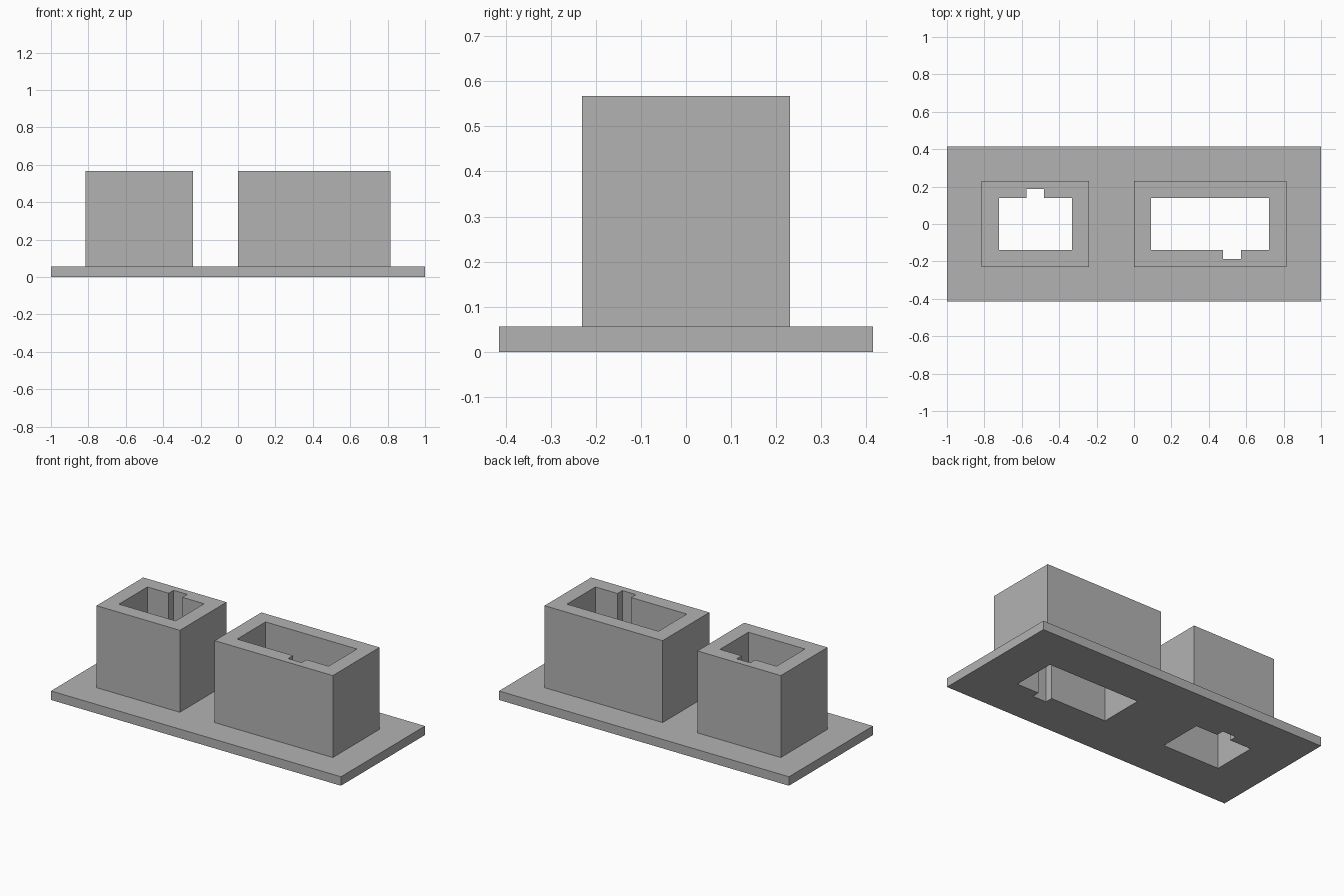
import bpy
import bmesh

if "Cube" in bpy.data.objects:
    bpy.data.objects.remove(bpy.data.objects["Cube"], do_unlink=True)

grey = bpy.data.materials.new("plain grey")
grey.use_nodes = True
colour = (0.45, 0.45, 0.45, 1)
grey.diffuse_color = colour
grey.node_tree.nodes["Principled BSDF"].inputs["Base Color"].default_value = colour

PLATE_TOP, TOWER_TOP = 0.056, 0.567
TOWER_HALF, SLOT_HALF, KEYWAY_END = 0.23, 0.14, 0.188
WALL, KEYWAY_WIDTH = 0.092, 0.094


def rectangle(x0, x1, half_y):
    return [(x0, -half_y), (x1, -half_y), (x1, half_y), (x0, half_y)]


def keyed_slot(x0, x1, key_x, side):
    """Rectangular opening with a small keyway in its front (-1) or back (1)."""
    k0, k1 = key_x - KEYWAY_WIDTH / 2, key_x + KEYWAY_WIDTH / 2
    near, far = side * SLOT_HALF, side * KEYWAY_END
    return [(x0, -near), (x1, -near), (x1, near), (k1, near),
            (k1, far), (k0, far), (k0, near), (x0, near)]


def prism(name, loops, z0, z1):
    """Extrude an outline with holes from z0 to z1."""
    bm = bmesh.new()
    edges = []
    for loop in loops:
        verts = [bm.verts.new((x, y, z0)) for x, y in loop]
        edges += [bm.edges.new((v, verts[i - 1])) for i, v in enumerate(verts)]
    bmesh.ops.triangle_fill(bm, edges=edges, use_beauty=True, normal=(0, 0, 1))
    result = bmesh.ops.extrude_face_region(bm, geom=bm.faces[:])
    top = [g for g in result["geom"] if isinstance(g, bmesh.types.BMVert)]
    bmesh.ops.translate(bm, verts=top, vec=(0, 0, z1 - z0))
    bmesh.ops.recalc_face_normals(bm, faces=bm.faces[:])
    mesh = bpy.data.meshes.new(name)
    bm.to_mesh(mesh)
    bm.free()
    mesh.materials.append(grey)
    obj = bpy.data.objects.new(name, mesh)
    bpy.context.collection.objects.link(obj)


# Hollow towers: name, x range, keyway centre and keyway side
towers = [("short_tower", -0.815, -0.24, -0.529, 1),
          ("long_tower", 0.0, 0.815, 0.524, -1)]
slots = []
for name, x0, x1, key_x, side in towers:
    slot = keyed_slot(x0 + WALL, x1 - WALL, key_x, side)
    slots.append(slot)
    prism(name, [rectangle(x0, x1, TOWER_HALF), slot], PLATE_TOP, TOWER_TOP)

# Base plate, pierced by both slots
prism("base_plate", [rectangle(-1, 1, 0.414)] + slots, 0, PLATE_TOP)
